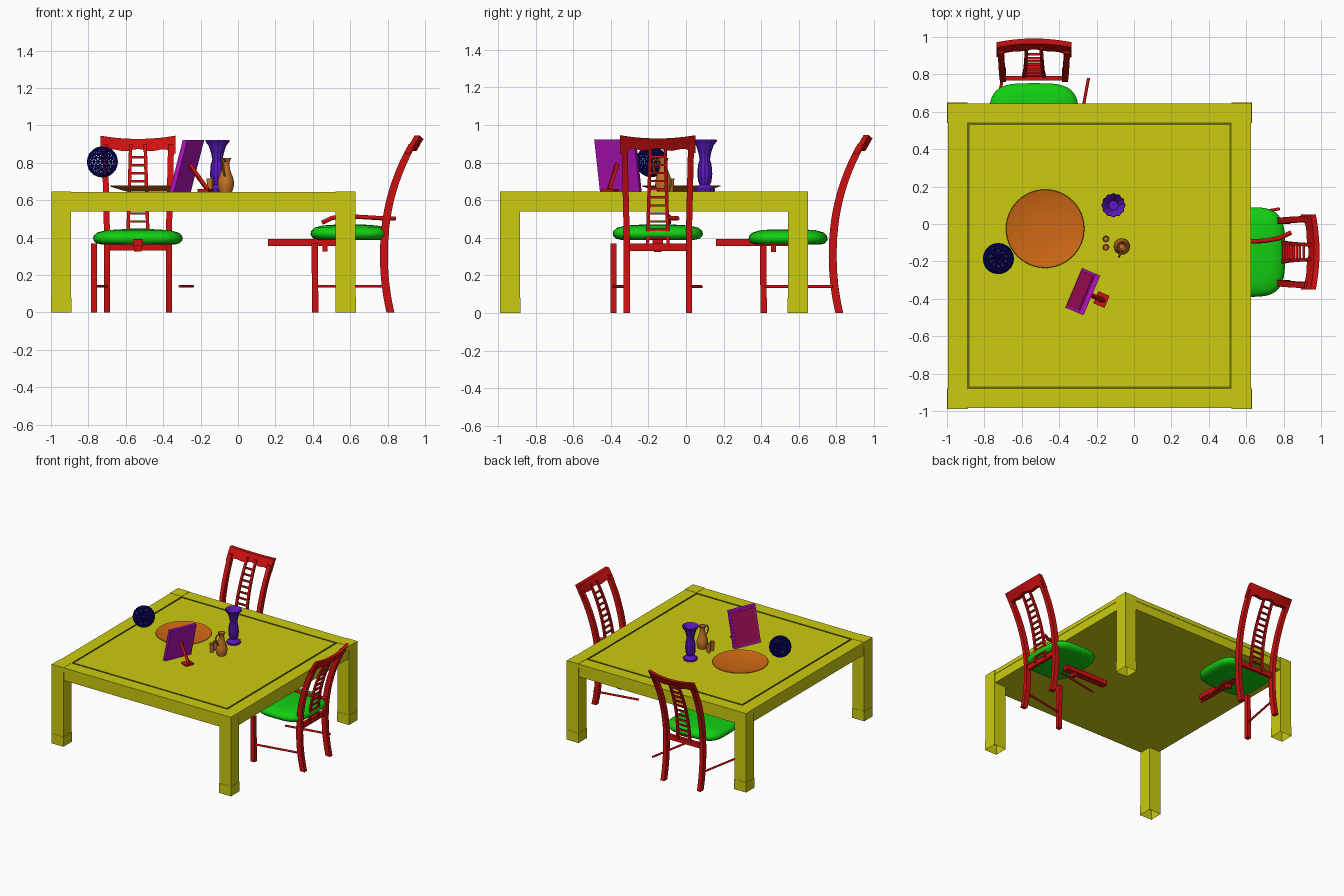
import bpy, bmesh, math
from mathutils import Vector

cube = bpy.data.objects.get("Cube")
if cube:
    bpy.data.objects.remove(cube, do_unlink=True)


def material(name, r, g, b):
    m = bpy.data.materials.new(name)
    m.use_nodes = True
    m.diffuse_color = (r, g, b, 1)
    m.node_tree.nodes["Principled BSDF"].inputs["Base Color"].default_value = (r, g, b, 1)
    return m


YELLOW = material("table yellow", 0.6, 0.6, 0.005)
OLIVE = material("groove olive", 0.14, 0.14, 0.004)
RED = material("chair red", 0.62, 0.005, 0.005)
GREEN = material("seat green", 0.006, 0.62, 0.006)
ORANGE = material("dish orange", 0.62, 0.14, 0.007)
AMBER = material("pitcher amber", 0.55, 0.17, 0.02)
VIOLET = material("vase violet", 0.11, 0.01, 0.55)
MAGENTA = material("frame magenta", 0.44, 0.006, 0.48)
CRIMSON = material("picture crimson", 0.38, 0.004, 0.1)
NAVY = material("ball navy", 0.003, 0.003, 0.24)


def finish(name, bm, mat, smooth=False):
    bmesh.ops.recalc_face_normals(bm, faces=bm.faces)
    mesh = bpy.data.meshes.new(name)
    bm.to_mesh(mesh)
    bm.free()
    mesh.materials.append(mat)
    ob = bpy.data.objects.new(name, mesh)
    bpy.context.collection.objects.link(ob)
    if smooth:
        bpy.ops.object.select_all(action='DESELECT')
        ob.select_set(True)
        bpy.context.view_layer.objects.active = ob
        bpy.ops.object.shade_smooth_by_angle(angle=math.radians(40))
    return ob


def skin(name, rings, mat, smooth=False, cap_start=True, cap_end=True):
    """Join a row of closed rings of points into one surface."""
    bm = bmesh.new()
    loops = [[bm.verts.new(p) for p in ring] for ring in rings]
    n = len(loops[0])
    for a, b in zip(loops, loops[1:]):
        for i in range(n):
            j = (i + 1) % n
            bm.faces.new((a[i], a[j], b[j], b[i]))
    if cap_start:
        bm.faces.new(loops[0])
    if cap_end:
        bm.faces.new(loops[-1])
    return finish(name, bm, mat, smooth)


def rect(x0, x1, y0, y1, z, inset=0.0):
    x0, x1, y0, y1 = x0 + inset, x1 - inset, y0 + inset, y1 - inset
    return [(x0, y0, z), (x1, y0, z), (x1, y1, z), (x0, y1, z)]


def lathe(name, profile, cx, cy, mat, sides=32, flute=0.0):
    rings = []
    for r, z in profile:
        ring = []
        for i in range(sides):
            a = math.tau * i / sides
            q = r * (1 + flute * math.cos(a * sides / 4))
            ring.append((cx + q * math.cos(a), cy + q * math.sin(a), z))
        rings.append(ring)
    return skin(name, rings, mat, True)


def tube(name, points, radius, mat, sides=10):
    pts = [Vector(p) for p in points]
    rings = []
    for i, p in enumerate(pts):
        t = (pts[min(i + 1, len(pts) - 1)] - pts[max(i - 1, 0)]).normalized()
        ref = Vector((0, 0, 1)) if abs(t.z) < 0.9 else Vector((1, 0, 0))
        s = t.cross(ref).normalized()
        w = s.cross(t)
        rings.append([p + radius * (s * math.cos(math.tau * k / sides) + w * math.sin(math.tau * k / sides))
                      for k in range(sides)])
    return skin(name, rings, mat, True)


# Table: four hollow legs, an apron and a grooved top
X0, X1, Y0, Y1, TOP = -1.0, 0.63, -0.99, 0.65, 0.645
LEG = 0.11
for fx, x in (("right", X0), ("left", X1 - LEG)):
    for fy, y in (("front", Y0), ("back", Y1 - LEG)):
        steps = ((0, 0), (0.08, 0), (0.08, 0.002), (0.61, 0.002), (TOP + 0.002, 0.002))
        skin(f"table_leg_{fy}_{fx}", [rect(x, x + LEG, y, y + LEG, z, i) for z, i in steps],
             YELLOW, cap_start=False)
skin("table_apron", [rect(X0, X1, Y0, Y1, z, 0.008) for z in (0.54, 0.612)], YELLOW)
steps = ((0.612, 0.005), (TOP, 0.005), (TOP, 0.108), (0.637, 0.108), (0.637, 0.12), (TOP, 0.12))
top = skin("table_top", [rect(X0, X1, Y0, Y1, z, i) for z, i in steps], YELLOW)
top.data.materials.append(OLIVE)
for f in top.data.polygons:
    if 0.63 < f.center.z < 0.644 and min(v for v in (f.center.x - X0, X1 - f.center.x,
                                                     f.center.y - Y0, Y1 - f.center.y)) > 0.05:
        f.material_index = 1


# Chairs: u runs across, v from front to back
def lean(z):
    if z < 0.3:
        return 0.78 + 0.035 * ((0.3 - z) / 0.3) ** 2
    return 0.78 + 0.18 * ((z - 0.3) / 0.645) ** 2.2


def bow(u):
    return 0.03 * (1 - (u / 0.2) ** 2)


def chair(tag, place, seat_shift, seat_lift, rod_shift):
    def bar(name, path, hu, hv):
        skin(f"{tag}_{name}", [[place(u + a * hu, v + b * hv, z) for a, b in
                                ((-1, -1), (1, -1), (1, 1), (-1, 1))] for u, v, z in path], RED, True)

    def block(name, u0, u1, v0, v1, z0, z1):
        bar(name, [((u0 + u1) / 2, (v0 + v1) / 2, z) for z in (z0, z1)], (u1 - u0) / 2, (v1 - v0) / 2)

    # Back posts run from the floor to the crest
    levels = [0.9 * i / 18 for i in range(19)]
    for side, s in (("a", -1), ("b", 1)):
        bar(f"back_post_{side}", [(s * (0.165 + 0.012 * max(0, z - 0.4) * 2), lean(z), z) for z in levels],
            0.016, 0.021)
        # Thin uprights of the ladder splat
        bar(f"splat_upright_{side}", [(s * (0.055 - 0.03 * (z - 0.36)), lean(z) + 0.01, z)
                                      for z in levels if z > 0.34], 0.009, 0.008)
    for k in range(11):
        z = 0.4 + 0.043 * k
        block(f"splat_rung_{k}", -0.05, 0.05, lean(z) + 0.003, lean(z) + 0.017, z - 0.006, z + 0.006)

    # Bowed crest rail
    rings = []
    for i in range(17):
        u = -0.2 + 0.025 * i
        e = (u / 0.2) ** 2
        lo, hi = 0.868 - 0.015 * e ** 3 + 0.006 * math.cos(u * 45), 0.928 + 0.017 * e
        zs = [lo + (hi - lo) * k / 4 for k in range(5)]
        rings.append([place(u, lean(z) + bow(u) - 0.016, z) for z in zs]
                     + [place(u, lean(z) + bow(u) + 0.012, z) for z in reversed(zs)])
    skin(f"{tag}_crest_rail", rings, RED, True)

    # Rails, the front leg and the stretchers
    block("back_rail", -0.165, 0.165, 0.768, 0.792, 0.33, 0.37)
    bar("front_leg", [(-0.235, 0.413, 0), (-0.235, 0.41, 0.37)], 0.016, 0.017)
    block("centre_rail", -0.027, 0.027, 0.16, 0.55, 0.355, 0.393)
    block("rail_bracket", -0.02, 0.02, 0.452, 0.478, 0.325, 0.358)
    for side, d in (("a", 0), ("b", rod_shift)):
        tube(f"{tag}_stretcher_{side}", [place(-0.235 + d, 0.42, 0.14), place(-0.168 + d, 0.78, 0.14)],
             0.008, RED)

    # Cushion seat with a rounded edge
    rings = []
    for scale, z in ((0.8, 0.363), (0.93, 0.37), (0.99, 0.385), (1, 0.397), (0.98, 0.412),
                     (0.9, 0.428), (0.7, 0.44), (0.35, 0.445)):
        ring = []
        for k in range(40):
            c, s = math.cos(math.tau * k / 40), math.sin(math.tau * k / 40)
            u = 0.24 * math.copysign(abs(c) ** 0.55, c) * scale
            v = 0.543 + 0.21 * math.copysign(abs(s) ** 0.55, s) * scale
            ring.append(place(u, v + seat_shift, z + seat_lift))
        rings.append(ring)
    skin(f"{tag}_seat", rings, GREEN, True)


chair("back_chair", lambda u, v, z: (-0.535 + u, v, z), 0, 0, 0.46)
chair("side_chair", lambda u, v, z: (v, -0.15 + u, z), 0.055, 0.025, 0.4)
tube("side_chair_curved_rail", [(0.45, -0.09, 0.48), (0.5, -0.095, 0.505), (0.58, -0.095, 0.515),
                                (0.7, -0.09, 0.508), (0.78, -0.075, 0.503), (0.84, -0.045, 0.503)], 0.012, RED)

# Shallow dish
lathe("dish", [(0.12, 0.647), (0.14, 0.652), (0.21, 0.674), (0.207, 0.678), (0.14, 0.66), (0.05, 0.658)],
      -0.475, -0.025, ORANGE, 48)

# Fluted vase
lathe("vase", [(0.05, TOP), (0.052, 0.66), (0.026, 0.682), (0.034, 0.7), (0.038, 0.74), (0.034, 0.79),
               (0.026, 0.815), (0.032, 0.85), (0.044, 0.89), (0.062, 0.915), (0.06, 0.922),
               (0.045, 0.905), (0.025, 0.86)], -0.11, 0.1, VIOLET, 48, 0.05)

# Pitcher with handle, and two small cups
lathe("pitcher", [(0.034, TOP), (0.044, 0.68), (0.042, 0.71), (0.022, 0.765), (0.019, 0.8), (0.028, 0.825),
                  (0.023, 0.825), (0.014, 0.79)], -0.065, -0.12, AMBER, 24)
tube("pitcher_handle", [(-0.068, -0.14, 0.81), (-0.076, -0.165, 0.815), (-0.08, -0.175, 0.795),
                        (-0.078, -0.17, 0.76), (-0.07, -0.15, 0.73)], 0.006, AMBER, 8)
for n, y in (("front", -0.125), ("back", -0.08)):
    lathe(f"cup_{n}", [(0.014, TOP), (0.018, 0.715), (0.015, 0.715), (0.012, 0.67)], -0.15, y, AMBER, 20)

# Leaning picture frame: d runs along its width, n towards its back
D, N = Vector((0.39, 0.92, 0)), Vector((0.92, -0.39, 0))
CENTRE = Vector((-0.273, -0.362, TOP))


def tilted(name, half, low, high, b0, b1, mat):
    rings = []
    for h in (low, high):
        shift = 0.078 * h / 0.278
        rings.append([CENTRE + D * a + N * (b + shift) + Vector((0, 0, h))
                      for a, b in ((-half, b0), (half, b0), (half, b1), (-half, b1))])
    skin(name, rings, mat)


tilted("picture_frame", 0.115, 0, 0.278, -0.053, -0.026, MAGENTA)
tilted("picture", 0.1, 0.016, 0.262, -0.056, -0.052, CRIMSON)
tube("frame_strut", [CENTRE + N * 0.015 + Vector((0, 0, 0.145)), CENTRE + N * 0.12 + Vector((0, 0, 0.012))],
     0.013, RED, 4)
foot = [CENTRE + D * a + N * b for a, b in ((-0.035, 0.075), (0.035, 0.075), (0.035, 0.14), (-0.035, 0.14))]
skin("frame_strut_foot", [[p + Vector((0, 0, h)) for p in foot] for h in (0, 0.014)], RED)

# Open lattice ball
bm = bmesh.new()
bmesh.ops.create_icosphere(bm, subdivisions=3, radius=0.079)
ball = finish("lattice_ball", bm, NAVY)
ball.location = (-0.725, -0.185, 0.805)
wire = ball.modifiers.new("lattice", 'WIREFRAME')
wire.thickness = 0.009
